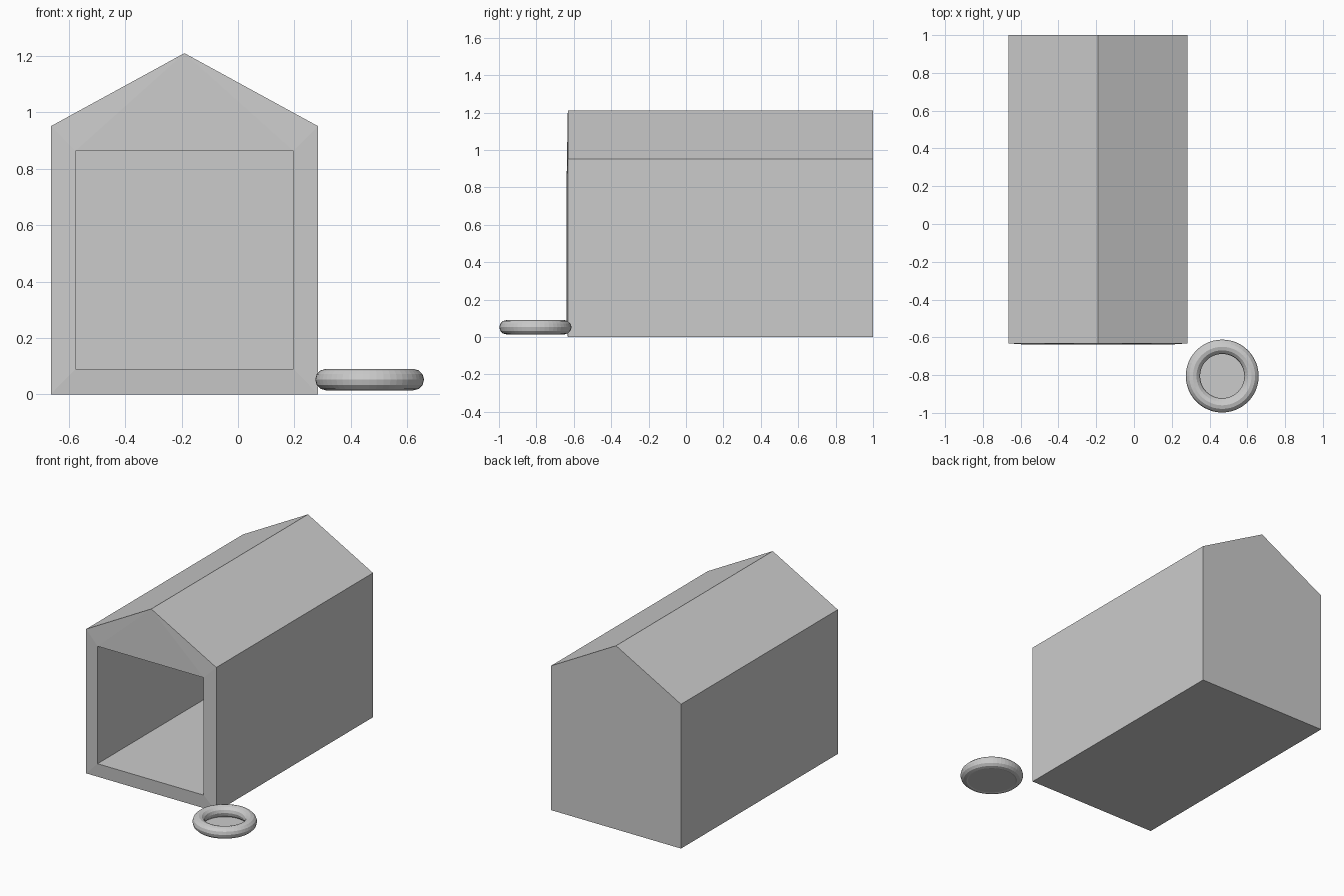
import bpy, bmesh

if "Cube" in bpy.data.objects:
    bpy.data.objects.remove(bpy.data.objects["Cube"])

CX = -0.19                      # house centre line
FRONT, BACK = -0.632, 1.0


def link_mesh(name, bm):
    bmesh.ops.recalc_face_normals(bm, faces=bm.faces)
    mesh = bpy.data.meshes.new(name)
    bm.to_mesh(mesh)
    bm.free()
    obj = bpy.data.objects.new(name, mesh)
    bpy.context.collection.objects.link(obj)
    return obj


# House shell: gabled profile with a recessed square opening
bm = bmesh.new()


def loop(points, y):
    return [bm.verts.new((CX + x, y, z)) for x, z in points]


def bridge(a, b):
    for i in range(len(a)):
        j = (i + 1) % len(a)
        bm.faces.new((a[i], a[j], b[j], b[i]))


gable = [(-0.474, 0), (0.474, 0), (0.474, 0.951), (0, 1.21), (-0.474, 0.951)]
door = [(-0.387, 0.089), (0.387, 0.089), (0.387, 0.863), (-0.387, 0.863)]
outer_front, outer_back = loop(gable, FRONT), loop(gable, BACK)
rim, inner_back = loop(door, FRONT - 0.006), loop(door, 0.912)

# Walls, roof, back, interior
bridge(outer_front, outer_back)
bm.faces.new(outer_back)
bridge(rim, inner_back)
bm.faces.new(inner_back)

# Front frame around the opening
a, b, c, peak, d = outer_front
e, f, g, h = rim
for face in ((a, b, f, e), (b, c, g, f), (c, peak, g), (peak, h, g), (peak, d, h), (d, a, e, h)):
    bm.faces.new(face)
link_mesh("house", bm)

# Food bowl: ring with a flat base
BOWL = (0.467, -0.805)
bpy.ops.mesh.primitive_torus_add(location=(*BOWL, 0.052), major_radius=0.155,
                                 minor_radius=0.038, major_segments=48, minor_segments=12)
bpy.context.object.name = "bowl_rim"
bpy.ops.mesh.primitive_circle_add(vertices=32, radius=0.147, fill_type='NGON',
                                  location=(*BOWL, 0.016))
bpy.context.object.name = "bowl_base"
